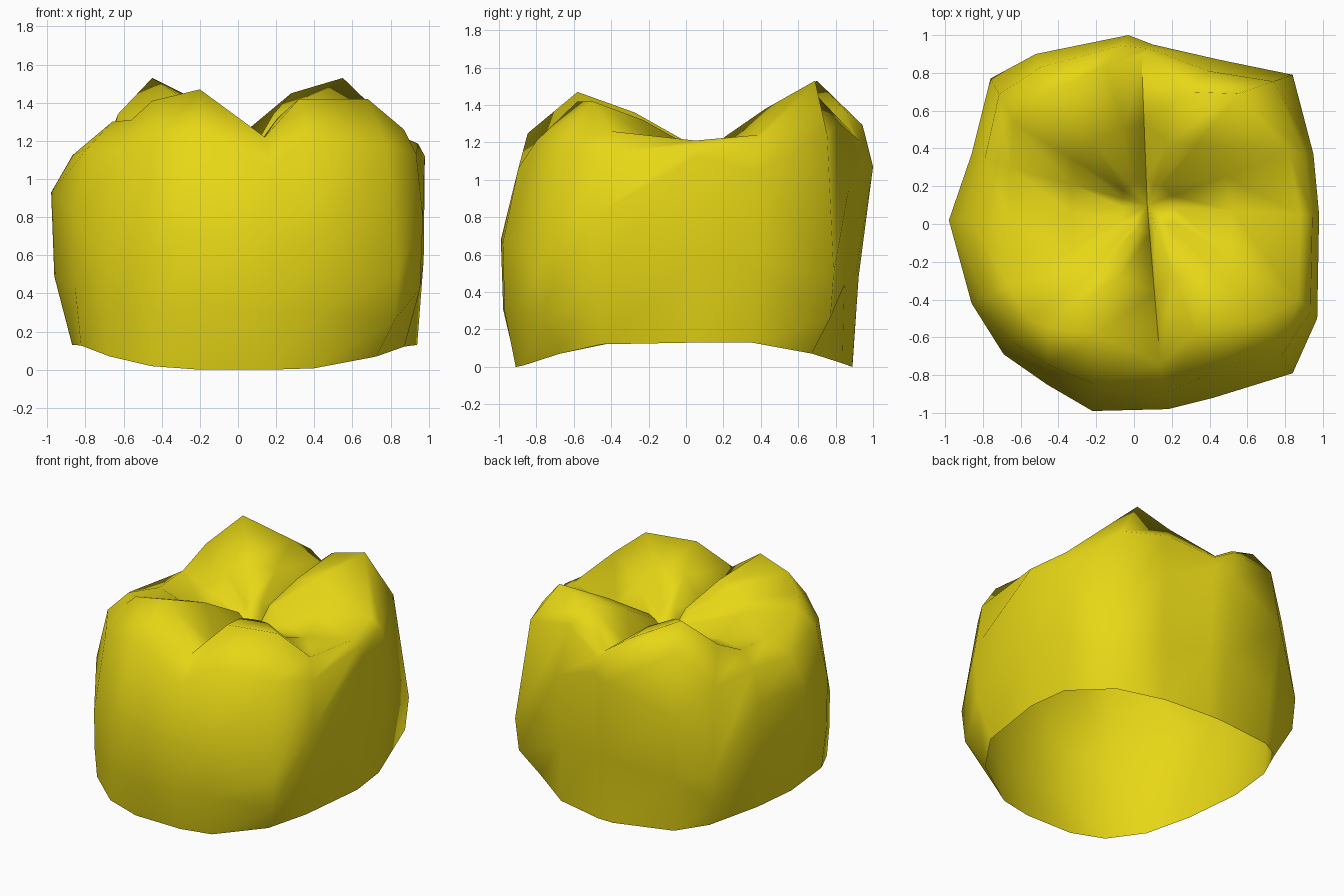
import bpy, bmesh, math
from mathutils import Vector

if "Cube" in bpy.data.objects:
    bpy.data.objects.remove(bpy.data.objects["Cube"])

# Columns around the crown, counter-clockwise from the right side:
# widest point of the wall, crest point of the chewing edge, height on the inner slope
COLUMNS = [
    ((.98, .05, 1.12), (.88, .05, 1.21), 1.13),
    ((.95, .37, 1.05), (.82, .38, 1.24), 1.21),
    ((.84, .79, .50), (.55, .69, 1.53), 1.38),
    ((.45, .87, .95), (.28, .70, 1.45), 1.34),
    ((.10, .95, 1.10), (.04, .89, 1.25), 1.10),
    ((-.03, 1.0, 1.07), (-.15, .84, 1.38), 1.31),
    ((-.52, .90, .90), (-.45, .70, 1.53), 1.38),
    ((-.76, .77, .50), (-.63, .53, 1.34), 1.27),
    ((-.86, .37, .90), (-.66, .30, 1.22), 1.16),
    ((-.98, .02, .93), (-.66, .03, 1.20), 1.12),
    ((-.86, -.42, .80), (-.66, -.33, 1.30), 1.23),
    ((-.69, -.69, .55), (-.56, -.50, 1.31), 1.26),
    ((-.46, -.85, .60), (-.45, -.55, 1.41), 1.33),
    ((-.22, -.99, .68), (-.20, -.58, 1.47), 1.36),
    ((.18, -.98, .66), (.14, -.74, 1.22), 1.10),
    ((.42, -.92, .66), (.32, -.58, 1.42), 1.32),
    ((.84, -.79, .50), (.68, -.50, 1.42), 1.32),
    ((.97, -.50, .80), (.87, -.40, 1.26), 1.22),
]
PIT = Vector((.07, .1, 1.03))


def column_points(wide, crest, mid_z):
    """Points of one column from the open bottom rim up to the inner slope."""
    w, c = Vector(wide), Vector(crest)
    # bottom rim: rounded oval, raised at the left and right sides
    rx, ry = (.94 if w.x > 0 else .87), (.89 if w.y > 0 else .915)
    n = 2.5
    b = w / (abs(w.x / rx) ** n + abs(w.y / ry) ** n) ** (1 / n)
    b.z = .13 * (1 - min(1, max(0, (abs(b.y) - .36) / .53)) ** 1.5)
    low = b.lerp(w, .3 if w.y > .8 else .85)
    low.z = b.z + (w.z - b.z) * .45
    shoulder = w.lerp(c, .35)
    shoulder.z = w.z + (c.z - w.z) * .72
    mid = c.lerp(PIT, .45)
    mid.z = mid_z
    inner = c.lerp(PIT, .82)
    inner.z = PIT.z + (mid_z - PIT.z) * .57
    return [b, low, w, shoulder, c, mid, inner]


# Crown shell: stacked loops closed at the central pit, open underneath
bm = bmesh.new()
cols = [[bm.verts.new(p) for p in column_points(*c)] for c in COLUMNS]
pit = bm.verts.new(PIT)
for i, a in enumerate(cols):
    b = cols[(i + 1) % len(cols)]
    for k in range(len(a) - 1):
        bm.faces.new((a[k], b[k], b[k + 1], a[k + 1]))
    bm.faces.new((a[-1], b[-1], pit))
mesh = bpy.data.meshes.new("tooth_crown")
bm.to_mesh(mesh)
bm.free()
crown = bpy.data.objects.new("tooth_crown", mesh)
bpy.context.collection.objects.link(crown)

# Yellow metal
gold = bpy.data.materials.new("yellow_metal")
gold.diffuse_color = (.80, .68, .008, 1)
gold.use_nodes = True
gold.node_tree.nodes["Principled BSDF"].inputs["Base Color"].default_value = gold.diffuse_color
mesh.materials.append(gold)

bpy.context.view_layer.objects.active = crown
crown.select_set(True)
bpy.ops.object.shade_smooth_by_angle(angle=math.radians(100))
